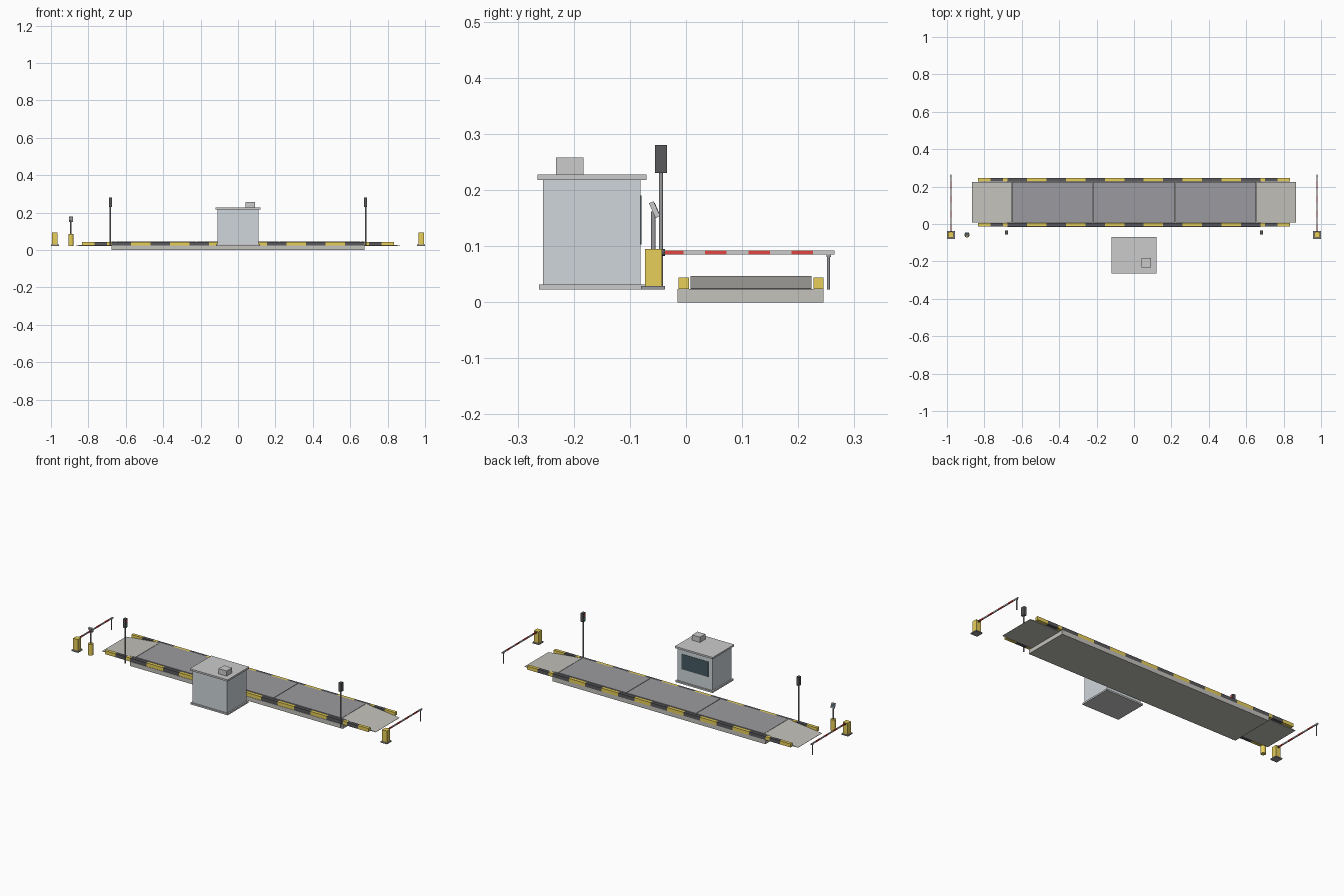
import bpy, bmesh, math
from mathutils import Matrix

if "Cube" in bpy.data.objects:
    bpy.data.objects.remove(bpy.data.objects["Cube"])


def mat(name, r, g, b):
    m = bpy.data.materials.new(name)
    m.diffuse_color = (r, g, b, 1)
    m.use_nodes = True
    m.node_tree.nodes["Principled BSDF"].inputs["Base Color"].default_value = m.diffuse_color
    return m


YELLOW = mat("yellow", 0.80, 0.62, 0.10)
DARK = mat("dark", 0.10, 0.10, 0.11)
RED = mat("red", 0.75, 0.06, 0.05)
WHITE = mat("white", 0.85, 0.85, 0.85)
GREEN = mat("green", 0.05, 0.45, 0.30)
GLASS = mat("glass", 0.06, 0.10, 0.12)
WALL = mat("wall", 0.62, 0.67, 0.70)
CONCRETE = mat("concrete", 0.55, 0.54, 0.50)
STEEL = mat("steel", 0.33, 0.33, 0.35)
GROUND = 0.023


def finish(name, bm, material):
    bmesh.ops.recalc_face_normals(bm, faces=bm.faces)
    me = bpy.data.meshes.new(name)
    bm.to_mesh(me)
    bm.free()
    if material:
        me.materials.append(material)
    ob = bpy.data.objects.new(name, me)
    bpy.context.collection.objects.link(ob)
    return ob


def box(name, x, y, z, material=None):
    """Box from (min, max) pairs."""
    bm = bmesh.new()
    centre = [(a + b) / 2 for a, b in (x, y, z)]
    size = [abs(b - a) for a, b in (x, y, z)]
    bmesh.ops.create_cube(bm, size=1, matrix=Matrix.Translation(centre) @ Matrix.Diagonal((*size, 1)))
    return finish(name, bm, material)


def rod(name, centre, r, length, material=None, axis='Z', sides=16):
    bm = bmesh.new()
    turn = {'Z': Matrix.Identity(4), 'X': Matrix.Rotation(math.pi / 2, 4, 'Y'),
            'Y': Matrix.Rotation(math.pi / 2, 4, 'X')}[axis]
    bmesh.ops.create_cone(bm, cap_ends=True, segments=sides, radius1=r, radius2=r,
                          depth=length, matrix=Matrix.Translation(centre) @ turn)
    for f in bm.faces:
        f.smooth = len(f.verts) == 4
    for e in bm.edges:
        e.smooth = all(f.smooth for f in e.link_faces)
    return finish(name, bm, material)


def prism(name, profile, y0, y1, material=None):
    """Extrude an x-z profile along y."""
    bm = bmesh.new()
    f = bm.faces.new([bm.verts.new((x, y0, z)) for x, z in profile])
    r = bmesh.ops.extrude_face_region(bm, geom=[f])
    vs = [v for v in r['geom'] if isinstance(v, bmesh.types.BMVert)]
    bmesh.ops.translate(bm, verts=vs, vec=(0, y1 - y0, 0))
    return finish(name, bm, material)


# foundation and three deck plates
box("foundation", (-0.675, 0.675), (-0.015, 0.245), (0, 0.024), CONCRETE)
for a, b in ((-0.652, -0.2225), (-0.2195, 0.2195), (0.2225, 0.652)):
    box("deck_plate", (a, b), (0.008, 0.224), (0.022, 0.047), STEEL)

# approach ramps
for s in (-1, 1):
    prism("ramp", [(s * 0.654, GROUND), (s * 0.867, GROUND), (s * 0.867, 0.0245), (s * 0.654, 0.047)],
          0.008, 0.224, CONCRETE)

# striped kerbs along both sides
for y in ((-0.013, 0.005), (0.227, 0.245)):
    for i in range(13):
        a = -0.675 + i * 1.35 / 13
        box("kerb_block", (a, a + 1.35 / 13), y, (0.024, 0.044), YELLOW if i % 2 else DARK)
    for s in (-1, 1):
        for a, b, m in ((0.675, 0.70, YELLOW), (0.70, 0.768, DARK), (0.768, 0.835, YELLOW)):
            box("kerb_end_block", (s * a, s * b), y, (0.024, 0.044), m)

# operator booth with window and roof unit
box("booth_base", (-0.118, 0.118), (-0.262, -0.072), (GROUND, 0.032))
box("booth_walls", (-0.11, 0.11), (-0.255, -0.081), (0.032, 0.218), WALL)
box("booth_roof", (-0.12, 0.12), (-0.265, -0.07), (0.218, 0.228))
box("booth_window", (-0.085, 0.085), (-0.082, -0.079), (0.103, 0.19), GLASS)
box("roof_unit", (0.04, 0.09), (-0.232, -0.183), (0.228, 0.258))

# barrier gates at both ends
for s in (-1, 1):
    x = s * 0.979
    box("barrier_base", (x - 0.021, x + 0.021), (-0.08, -0.037), (GROUND, 0.029), STEEL)
    box("barrier_cabinet", (x - 0.015, x + 0.015), (-0.073, -0.043), (0.029, 0.095), YELLOW)
    rod("barrier_pivot", (x, -0.041, 0.0885), 0.006, 0.008, DARK, 'Y')
    for i in range(8):
        y = -0.043 + i * 0.0385
        box("barrier_arm_stripe", (x - 0.003, x + 0.003), (y, y + 0.0385), (0.085, 0.092),
            WHITE if i % 2 else RED)
    rod("arm_rest_post", (x, 0.254, 0.053), 0.0028, 0.06, STEEL)
    box("arm_rest_cradle", (x - 0.004, x + 0.004), (0.250, 0.258), (0.081, 0.085), STEEL)

# signal lights facing the deck
for s in (-1, 1):
    x = s * 0.683
    rod("signal_pole", (x, -0.0445, 0.128), 0.0035, 0.21, STEEL)
    box("signal_head", (x - 0.008, x + 0.008), (-0.055, -0.034), (0.23, 0.28), DARK)
    for z, m in ((0.267, RED), (0.243, GREEN)):
        rod("signal_lamp", (x - s * 0.0085, -0.0445, z), 0.0075, 0.003, m, 'X')

# driver terminal with tilted screen
kx, ky = -0.893, -0.058
rod("terminal_bollard", (kx, ky, 0.055), 0.014, 0.064, YELLOW)
rod("terminal_pole", (kx, ky, 0.124), 0.004, 0.076, STEEL)
tilt = Matrix.Translation((kx, ky + 0.002, 0.165)) @ Matrix.Rotation(math.radians(24), 4, 'X')
head = box("terminal_head", (-0.011, 0.011), (-0.0045, 0.0045), (-0.0145, 0.0145))
screen = box("terminal_screen", (-0.008, 0.008), (0.004, 0.0052), (-0.009, 0.011), GLASS)
for ob in (head, screen):
    ob.matrix_world = tilt
